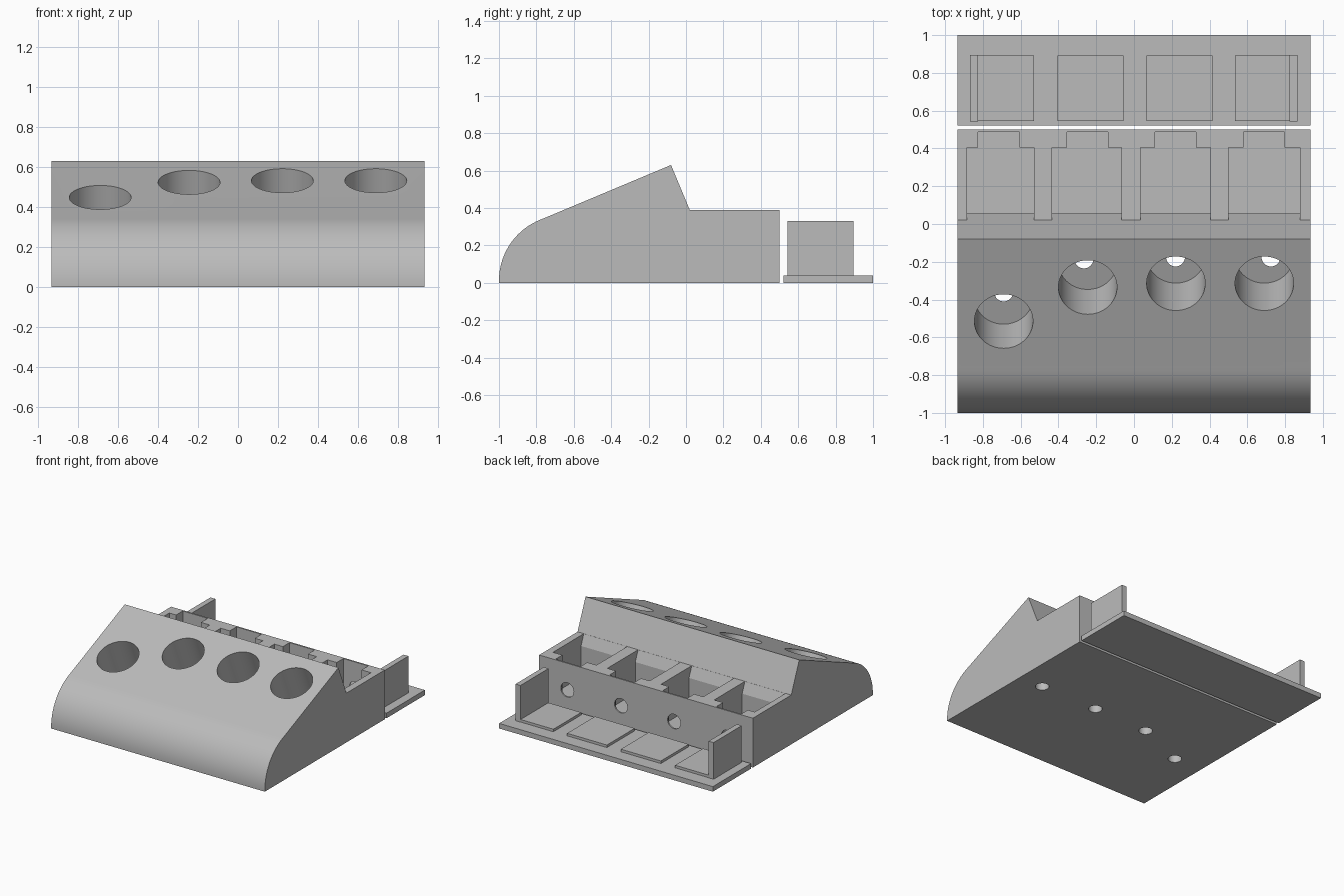
import bpy, bmesh, math
from mathutils import Vector, Matrix

old = bpy.data.objects.get("Cube")
if old:
    bpy.data.objects.remove(old, do_unlink=True)

grey = bpy.data.materials.new("plain grey")
grey.use_nodes = True
colour = (0.5, 0.5, 0.5, 1)
grey.diffuse_color = colour
grey.node_tree.nodes["Principled BSDF"].inputs["Base Color"].default_value = colour


def finish(bm, name):
    bmesh.ops.recalc_face_normals(bm, faces=bm.faces)
    mesh = bpy.data.meshes.new(name)
    bm.to_mesh(mesh)
    bm.free()
    mesh.materials.append(grey)
    ob = bpy.data.objects.new(name, mesh)
    bpy.context.collection.objects.link(ob)
    return ob


def prism(name, profile, x0, x1):
    """Extrude a (y, z) profile along x."""
    bm = bmesh.new()
    face = bm.faces.new([bm.verts.new((x0, y, z)) for y, z in profile])
    ext = bmesh.ops.extrude_face_region(bm, geom=[face])
    verts = [v for v in ext["geom"] if isinstance(v, bmesh.types.BMVert)]
    bmesh.ops.translate(bm, verts=verts, vec=(x1 - x0, 0, 0))
    return finish(bm, name)


def box(name, x0, x1, y0, y1, z0, z1):
    return prism(name, [(y0, z0), (y1, z0), (y1, z1), (y0, z1)], x0, x1)


def cylinder(name, start, end, radius, sides=48):
    start, end = Vector(start), Vector(end)
    axis = end - start
    turn = axis.to_track_quat("Z", "Y").to_matrix().to_4x4()
    bm = bmesh.new()
    bmesh.ops.create_cone(bm, cap_ends=True, segments=sides, radius1=radius,
                          radius2=radius, depth=axis.length,
                          matrix=Matrix.Translation((start + end) / 2) @ turn)
    return finish(bm, name)


def cut(target, cutter):
    cutter.hide_render = True
    mod = target.modifiers.new("cut", "BOOLEAN")
    mod.operation, mod.solver, mod.object = "DIFFERENCE", "EXACT", cutter
    bpy.context.view_layer.objects.active = target
    bpy.ops.object.modifier_apply(modifier=mod.name)
    bpy.data.objects.remove(cutter, do_unlink=True)


HALF = 0.935
CREASE = Vector((-0.76, 0.345))
PEAK = Vector((-0.08, 0.63))
slope = (PEAK - CREASE).normalized()
normal = Vector((0, -slope.y, slope.x))

# Main body: rounded nose, sloped top, low rear deck
nose = [(-0.65 + 0.35 * math.cos(a), 0.012 + 0.35 * math.sin(a))
        for a in (math.radians(180 - 4 * i) for i in range(18))]
body = prism("body", [(-1, 0)] + nose + [CREASE[:], PEAK[:], (0.02, 0.39),
                                        (0.5, 0.39), (0.5, 0)], -HALF, HALF)

# Angled cups with vertical drains: cup x, cup y, depth, drain x, drain y
cups = [(-0.69, -0.515, 0.33, -0.69, -0.36),
        (-0.245, -0.335, 0.34, -0.265, -0.185),
        (0.222, -0.315, 0.375, 0.22, -0.175),
        (0.69, -0.315, 0.375, 0.725, -0.175)]
for x, y, depth, dx, dy in cups:
    top = Vector((x, y, CREASE.y + (y - CREASE.x) * slope.y / slope.x))
    cut(body, cylinder("cup_cutter", top - normal * depth, top + normal * 0.3, 0.155, 64))
    cut(body, cylinder("drain_cutter", (dx, dy, -0.1), (dx, dy, 0.22), 0.05, 32))

# Rear pockets with a narrow end and a round port through the back wall
pocket = [(0.021, 0.5), (0.021, 0.388), (0.055, 0.306), (0.055, 0.06),
          (0.405, 0.06), (0.405, 0.5)]
for x0, x1, n0 in [(-0.885, -0.53, -0.825), (-0.435, -0.065, -0.355),
                   (0.035, 0.405, 0.11), (0.5, 0.88, 0.58)]:
    cut(body, prism("pocket_cutter", pocket, x0, x1))
    cut(body, box("slot_cutter", n0, n0 + 0.218, 0.38, 0.488, 0.06, 0.5))
    mid = n0 + 0.109
    cut(body, cylinder("port_cutter", (mid, 0.44, 0.18), (mid, 0.6, 0.18), 0.057, 32))

# Rear tray with raised pads and two upright end plates
parts = [body, box("tray", -HALF, HALF, 0.522, 1, 0, 0.04)]
for x0, x1 in [(-0.868, -0.53), (-0.405, -0.055), (0.067, 0.415), (0.535, 0.865)]:
    parts.append(box("pad", x0, x1, 0.545, 0.893, 0.035, 0.06))
for name, x0, x1 in [("right_upright", -0.868, -0.825), ("left_upright", 0.822, 0.865)]:
    parts.append(box(name, x0, x1, 0.543, 0.895, 0.035, 0.33))

bpy.ops.object.select_all(action="DESELECT")
for ob in parts:
    ob.select_set(True)
bpy.context.view_layer.objects.active = body
bpy.ops.object.shade_smooth_by_angle(angle=math.radians(15))
